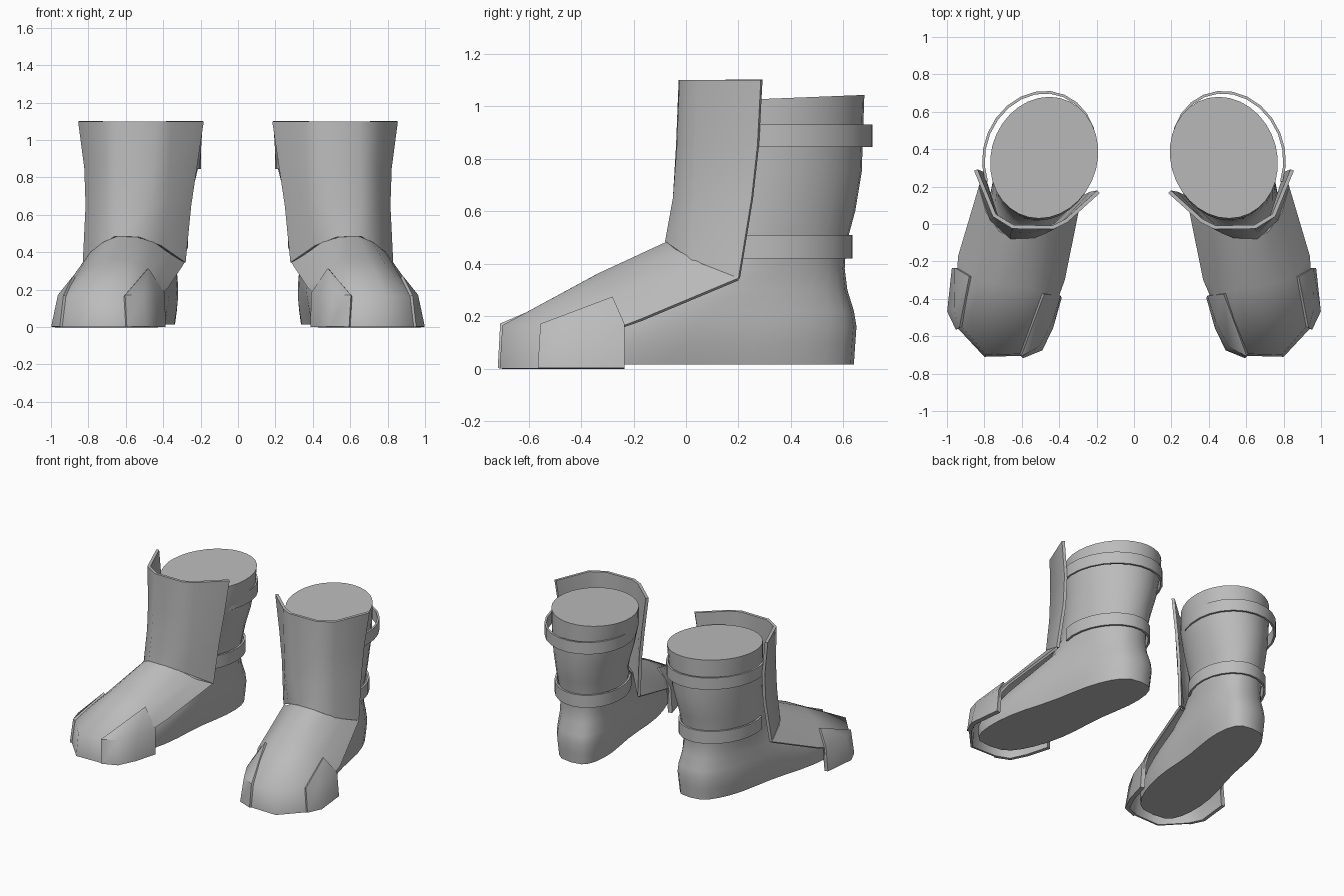
import bpy, math
from math import cos, sin, pi, radians, exp

cube = bpy.data.objects.get("Cube")
if cube:
    bpy.data.objects.remove(cube, do_unlink=True)

grey = bpy.data.materials.new("mid_grey")
grey.use_nodes = True
GREY = (0.5, 0.5, 0.5, 1)
grey.diffuse_color = GREY
grey.node_tree.nodes["Principled BSDF"].inputs["Base Color"].default_value = GREY


def make(name, verts, faces, side, thickness=0, offset=1, angle=30):
    """Build one part; side is 1 for the left boot and -1 for its mirror."""
    verts = [(x * side, y, z) for x, y, z in verts]
    if side < 0:
        faces = [f[::-1] for f in faces]
    mesh = bpy.data.meshes.new(name)
    mesh.from_pydata(verts, [], faces)
    mesh.materials.append(grey)
    obj = bpy.data.objects.new(("left_" if side > 0 else "right_") + name, mesh)
    bpy.context.collection.objects.link(obj)
    bpy.ops.object.select_all(action='DESELECT')
    obj.select_set(True)
    bpy.context.view_layer.objects.active = obj
    if thickness:
        mod = obj.modifiers.new("thickness", 'SOLIDIFY')
        mod.thickness, mod.offset = thickness, offset
        mod.use_even_offset = True
        bpy.ops.object.modifier_apply(modifier=mod.name)
    bpy.ops.object.shade_smooth_by_angle(angle=radians(angle))


def grid(rows, closed=False):
    """Vertices and quads joining rows of equal length."""
    n = len(rows[0])
    verts = [p for r in rows for p in r]
    faces = [(i * n + j, i * n + (j + 1) % n, (i + 1) * n + (j + 1) % n, (i + 1) * n + j)
             for i in range(len(rows) - 1) for j in range(n if closed else n - 1)]
    return verts, faces


def flip(verts, faces):
    return verts, [f[::-1] for f in faces]


# Boot slices: height, back y, front y, back x, front x, heel and toe half widths
SLICES = [
    (0.015, .64, -.64, .475, .70, .21, .25),
    (0.09, .645, -.64, .475, .70, .222, .26),
    (0.16, .65, -.57, .475, .68, .227, .25),
    (0.22, .64, -.47, .475, .66, .222, .24),
    (0.30, .615, -.31, .48, .63, .217, .21),
    (0.38, .605, -.11, .485, .58, .21, .20),
    (0.47, .61, .0, .485, .56, .215, .21),
    (0.60, .645, .02, .48, .55, .23, .23),
    (0.75, .67, .02, .47, .52, .26, .255),
    (0.90, .675, .02, .46, .505, .283, .28),
    (1.03, .68, .03, .453, .508, .288, .288),
]


def boot_body(side):
    n, rows = 32, []
    for z, yb, yf, xb, xf, wb, wf in SLICES:
        power = min(1, .6 + max(0, z - .2))
        waist = max(0, .16 - .4 * z)
        tilt = .013 if z > 1 else 0
        row = []
        for k in range(n):
            t = 2 * pi * k / n
            f = (1 - cos(t)) / 2
            w = (wb + (wf - wb) * f) * (1 - waist * exp(-((f - .42) / .2) ** 2))
            x = xb + (xf - xb) * f + w * math.copysign(abs(sin(t)) ** power, -sin(t))
            row.append((x, yb + (yf - yb) * f, z + tilt * cos(t)))
        rows.append(row)
    verts, faces = grid(rows, closed=True)
    last = len(verts) - n
    faces += [tuple(range(n))[::-1], tuple(range(last, last + n))]
    make("boot_body", verts, faces, side, angle=50)


# Foot guard rows, inner edge to outer edge: ankle, instep, toe rim, ground
ANKLE = [(.285, .12, .345), (.36, .035, .39), (.45, -.03, .455), (.55, -.07, .483),
         (.65, -.075, .483), (.72, -.04, .455), (.79, .06, .40), (.83, .20, .345)]
INSTEP = [(.37, -.30, .215), (.42, -.33, .26), (.49, -.37, .305), (.56, -.34, .36),
          (.70, -.33, .365), (.79, -.31, .33), (.87, -.28, .265), (.94, -.17, .19)]
RIM = [(.405, -.38, .18), (.45, -.52, .175), (.515, -.645, .165), (.61, -.695, .165),
       (.79, -.70, .165), (.92, -.55, .165), (.95, -.455, .165), (.945, -.235, .165)]
GROUND = [(.40, -.39, 0), (.445, -.55, 0), (.50, -.665, 0), (.60, -.705, 0),
          (.80, -.71, 0), (.94, -.56, 0), (.985, -.465, 0), (.96, -.235, 0)]


def toe_panel(name, cols, apex, side):
    """Raised panel folded over the toe rim and rising to a point."""
    verts, faces = grid([[RIM[c] for c in cols], [GROUND[c] for c in cols]])
    verts.append(INSTEP[apex])
    top = len(verts) - 1
    faces += [(i, top, i + 1) for i in range(len(cols) - 1)]
    make(name, *flip(verts, faces), side, .014, 1, 50)


# Shin guard rows, outer edge to inner edge
SHIN = [
    [(.83, .20, .345), (.77, .02, .415), (.66, -.08, .485), (.53, -.075, .482),
     (.41, -.01, .435), (.28, .12, .345)],
    [(.815, .25, .65), (.75, .03, .65), (.66, -.05, .65), (.47, -.05, .65),
     (.375, .0, .65), (.25, .145, .65)],
    [(.822, .272, .85), (.745, .035, .85), (.655, -.035, .85), (.45, -.038, .85),
     (.365, .005, .85), (.22, .158, .85)],
    [(.855, .285, 1.10), (.755, .04, 1.10), (.65, -.025, 1.10), (.43, -.028, 1.10),
     (.355, .01, 1.10), (.183, .165, 1.10)],
]


def strap(name, cx, cy, rx, ry, z0, z1, side):
    """Open band around the back of the leg, skewed inwards and tucked under the shin guard."""
    n, skew = 16, .03
    angles = [radians(-25 + 240 * i / n) for i in range(n + 1)]
    rows = [[(cx + rx * cos(a) - skew * sin(a), cy + ry * sin(a), z) for a in angles]
            for z in (z0, z1)]
    make(name, *grid(rows), side, .014, -1, 35)


for side in (1, -1):
    boot_body(side)
    make("foot_guard", *flip(*grid([ANKLE, INSTEP, RIM, GROUND])), side, .015, -1, 75)
    toe_panel("inner_toe_panel", (0, 1, 2, 3), 2, side)
    toe_panel("outer_toe_panel", (5, 6, 7), 6, side)
    make("shin_guard", *flip(*grid(SHIN)), side, .02, -1, 50)
    strap("upper_strap", .505, .37, .306, .342, .845, .93, side)
    strap("lower_strap", .515, .33, .247, .305, .42, .51, side)
